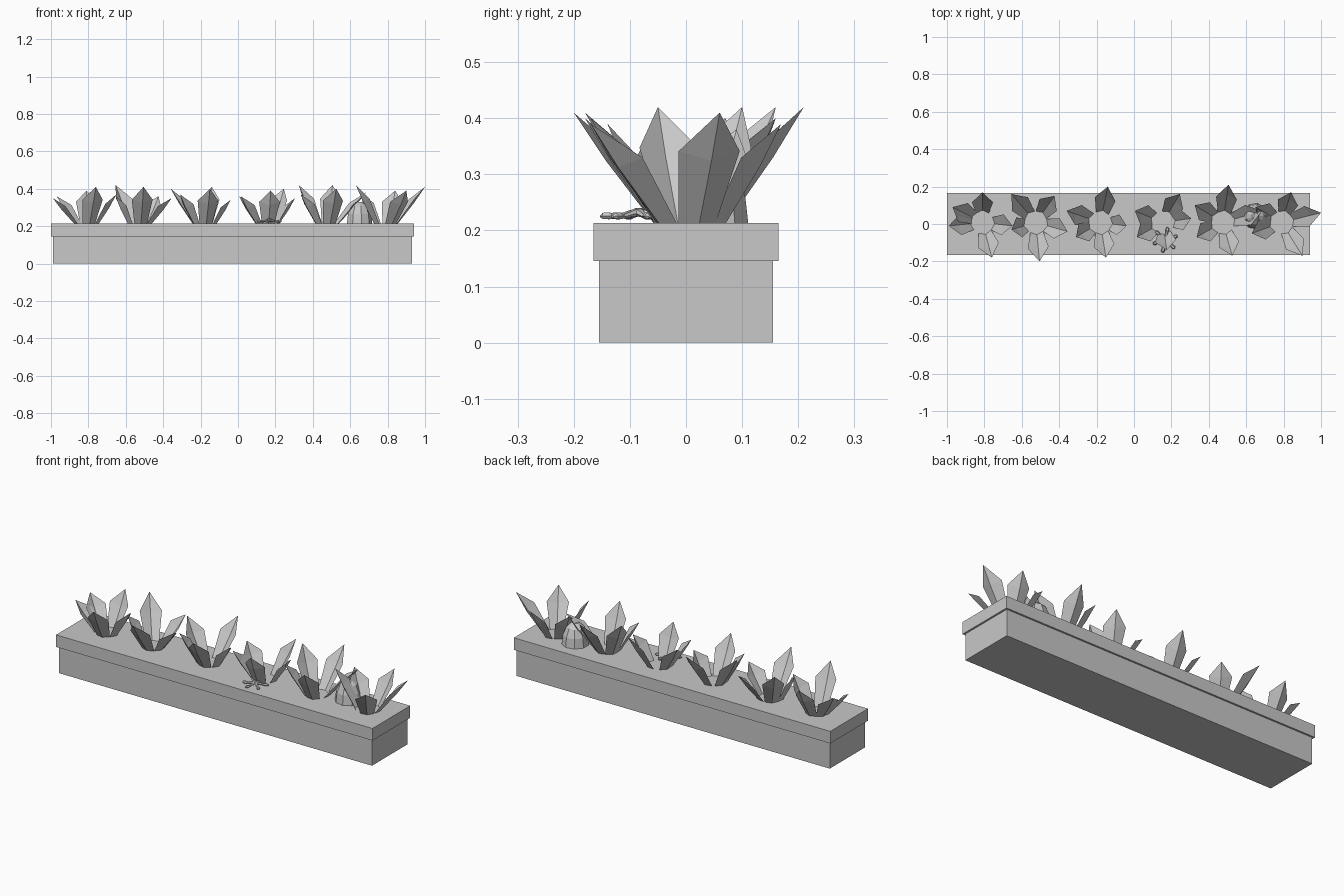
import bpy, bmesh, math
from mathutils import Vector

cube = bpy.data.objects.get("Cube")
if cube:
    bpy.data.objects.remove(cube, do_unlink=True)

grey = bpy.data.materials.new("plain grey")
grey.use_nodes = True
COLOUR = (0.58, 0.58, 0.58, 1)
grey.diffuse_color = COLOUR
grey.node_tree.nodes["Principled BSDF"].inputs["Base Color"].default_value = COLOUR

SOIL = 0.213


def finish(name, bm, fix_normals=True):
    """Turn a bmesh into a named object."""
    if fix_normals:
        bmesh.ops.recalc_face_normals(bm, faces=bm.faces)
    mesh = bpy.data.meshes.new(name)
    bm.to_mesh(mesh)
    bm.free()
    mesh.materials.append(grey)
    obj = bpy.data.objects.new(name, mesh)
    bpy.context.collection.objects.link(obj)
    return obj


def box(name, low, high):
    bm = bmesh.new()
    bmesh.ops.create_cube(bm, size=1)
    low, high = Vector(low), Vector(high)
    bmesh.ops.scale(bm, vec=high - low, verts=bm.verts)
    bmesh.ops.translate(bm, vec=(low + high) / 2, verts=bm.verts)
    return finish(name, bm)


def loft(bm, rings):
    """Join closed rings of points and cap both ends."""
    rows = [[bm.verts.new(p) for p in ring] for ring in rings]
    n = len(rows[0])
    for a, b in zip(rows, rows[1:]):
        for i in range(n):
            j = (i + 1) % n
            bm.faces.new((a[i], a[j], b[j], b[i]))
    bm.faces.new(rows[0][::-1])
    bm.faces.new(rows[-1])


def add_leaf(bm, centre, tip):
    """Folded leaf: narrow foot, broad shoulder, pointed tip, keel outside."""
    out = Vector((tip.x - centre.x, tip.y - centre.y, 0)).normalized()
    side = Vector((-out.y, out.x, 0))
    foot = centre + out * 0.066
    inward = (Vector((0, 0, 1)) - out).normalized()
    shoulder = foot.lerp(tip, 0.58) - inward * 0.004
    keel = [bm.verts.new(foot), bm.verts.new(shoulder), bm.verts.new(tip)]
    for s in (1, -1):
        low = bm.verts.new(foot - out * 0.016 + side * s * 0.034)
        mid = bm.verts.new(shoulder + inward * 0.024 + side * s * 0.056)
        for face in ((keel[0], low, mid, keel[1]), (keel[1], mid, keel[2])):
            bm.faces.new(face if s > 0 else face[::-1])


# Planter trough and its overhanging rim
box("planter_trough", (-0.99, -0.155, 0), (0.93, 0.155, 0.146))
box("planter_rim", (-1, -0.165, 0.146), (0.94, 0.165, SOIL))

# Plants: centre x, then leaf tips (x offset, y, height) in hundredths
PLANTS = (
    (-0.81, ((-18, -1, 35), (-16, 9, 36), (0, 17, 39), (16, -1, 37), (5, -18, 41))),
    (-0.525, ((-13, 16, 42), (10, 15, 36), (17, -4, 35), (2, -20, 41), (-13, -3, 36))),
    (-0.18, ((-18, 7, 40), (4, 20, 41), (14, -1, 34), (3, -18, 40), (-13, -7, 37))),
    (0.155, ((-15, 7, 36), (9, 16, 40), (15, 3, 35), (2, -14, 39), (-14, -7, 36))),
    (0.475, ((-15, 10, 42), (3, 21, 42), (21, 7, 38), (5, -17, 40), (-14, -7, 37))),
    (0.79, ((-14, 9, 38), (5, 17, 39), (21, 6, 41), (11, -17, 39), (-16, -5, 42))),
)
for number, (x, tips) in enumerate(PLANTS, 1):
    bm = bmesh.new()
    centre = Vector((x, 0.008, SOIL))
    for dx, y, z in tips:
        add_leaf(bm, centre, Vector((x + dx / 100, y / 100, z / 100)))
    finish(f"leafy_plant_{number}", bm, fix_normals=False)

# Faceted dome between the last two plants
bm = bmesh.new()
SIDES = 9
loft(bm, [[(0.648 + r * math.cos(math.tau * i / SIDES),
            0.042 + r * math.sin(math.tau * i / SIDES), SOIL + h)
           for i in range(SIDES)]
          for r, h in ((0.07, 0), (0.064, 0.052), (0.046, 0.095), (0.018, 0.117))])
finish("faceted_dome", bm)

# Small sprawling star with knobbly arms
bm = bmesh.new()
hub = Vector((0.167, -0.085, 0.225))
ARMS = 6
for k in range(ARMS):
    a = math.tau * (k + 0.3) / ARMS
    out = Vector((math.cos(a), math.sin(a), 0))
    side = Vector((-out.y, out.x, 0))
    rings = []
    for d, w, lift in ((0, 0.012, 0.008), (0.022, 0.008, 0.004), (0.04, 0.006, 0),
                       (0.054, 0.01, 0.001), (0.064, 0.009, 0.001), (0.069, 0.003, 0)):
        mid = hub + out * d + Vector((0, 0, lift))
        rings.append([mid + side * w * math.cos(t) + Vector((0, 0, 0.7 * w * math.sin(t)))
                      for t in (math.tau * i / 6 for i in range(6))])
    loft(bm, rings)
finish("little_star", bm)
